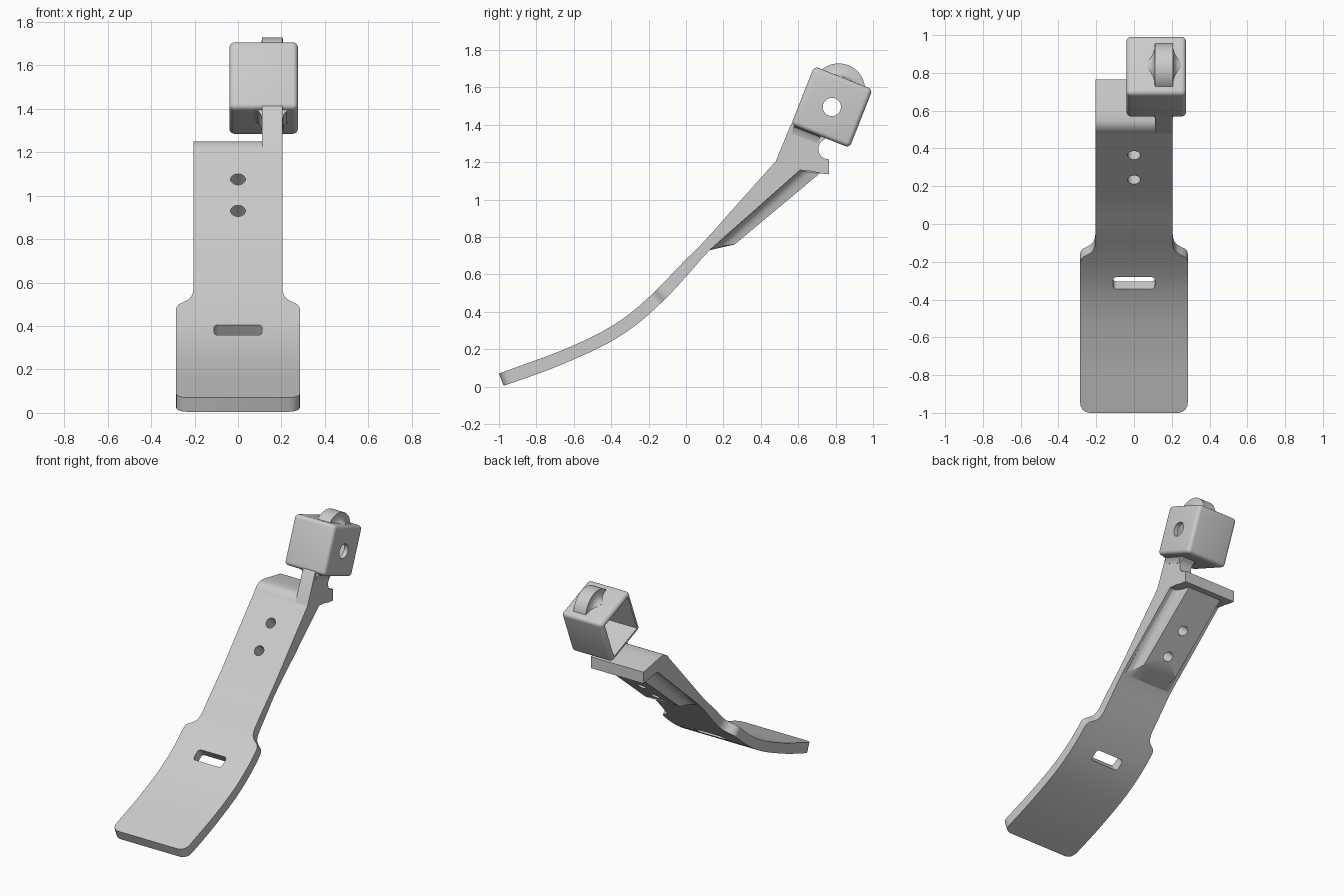
import bpy, bmesh, math
from mathutils import Vector, Matrix

if "Cube" in bpy.data.objects:
    bpy.data.objects.remove(bpy.data.objects["Cube"])


def loft(name, rings, matrix=Matrix(), smooth=30):
    """Skin a list of equal-length point rings and cap both ends."""
    bm = bmesh.new()
    vs = [[bm.verts.new(p) for p in r] for r in rings]
    n = len(rings[0])
    for a, b in zip(vs, vs[1:]):
        for i in range(n):
            j = (i + 1) % n
            bm.faces.new((a[i], a[j], b[j], b[i]))
    bm.faces.new(vs[0])
    bm.faces.new(vs[-1])
    bmesh.ops.recalc_face_normals(bm, faces=bm.faces)
    return finish(name, bm, matrix, smooth)


def finish(name, bm, matrix=Matrix(), smooth=30):
    me = bpy.data.meshes.new(name)
    bm.to_mesh(me)
    bm.free()
    ob = bpy.data.objects.new(name, me)
    bpy.context.collection.objects.link(ob)
    ob.matrix_world = matrix
    shade(ob, smooth)
    return ob


def shade(ob, angle=30):
    bpy.ops.object.select_all(action='DESELECT')
    ob.select_set(True)
    bpy.context.view_layer.objects.active = ob
    bpy.ops.object.shade_smooth_by_angle(angle=math.radians(angle))


def prism(name, x0, x1, profile):
    """Side profile (y, z) extruded across x."""
    return loft(name, [[(x, y, z) for y, z in profile] for x in (x0, x1)])


def box(name, size, matrix, bevel=0, axis=None):
    bm = bmesh.new()
    bmesh.ops.create_cube(bm, size=1, matrix=Matrix.Diagonal((*size, 1)))
    if bevel:
        edges = [e for e in bm.edges if axis is None or
                 abs((e.verts[0].co - e.verts[1].co).normalized()[axis]) > .9]
        bmesh.ops.bevel(bm, geom=edges, offset=bevel, segments=5, profile=.5, affect='EDGES')
    return finish(name, bm, matrix)


def cylinder(name, r, depth, matrix):
    bm = bmesh.new()
    bmesh.ops.create_cone(bm, cap_ends=True, segments=32, radius1=r, radius2=r, depth=depth)
    return finish(name, bm, matrix)


def cut(ob, cutters):
    bpy.context.view_layer.objects.active = ob
    for c in cutters:
        c.hide_render = True
        m = ob.modifiers.new("cut", 'BOOLEAN')
        m.operation, m.solver, m.object = 'DIFFERENCE', 'EXACT', c
        bpy.ops.object.modifier_apply(modifier=m.name)
    shade(ob)


def place(x, y, z, tilt):
    return Matrix.Translation((x, y, z)) @ Matrix.Rotation(math.radians(tilt), 4, 'X')


# Curved lever: front-surface and back-surface points paired along its length
stations = [(-1, .07, -.975, .005), (-.84, .128, -.815, .06), (-.68, .187, -.655, .122),
            (-.46, .288, -.425, .228), (-.3, .39, -.26, .335), (-.15, .525, -.105, .475),
            (-.03, .65, .02, .61), (.1, .78, .127, .73), (.25, .948, .318, .899),
            (.48, 1.205, .61, 1.158)]
slopes = []
for i in range(len(stations)):
    a, b = stations[max(i - 1, 0)], stations[min(i + 1, len(stations) - 1)]
    slopes.append([(q - p) / (b[0] - a[0]) for p, q in zip(a, b)])


def section(u):
    i = max(k for k in range(len(stations) - 1) if stations[k][0] <= u)
    a, b, h = stations[i], stations[i + 1], stations[i + 1][0] - stations[i][0]
    t = (u - a[0]) / h
    return [(2*t**3 - 3*t*t + 1) * a[k] + (t**3 - 2*t*t + t) * h * slopes[i][k]
            + (3*t*t - 2*t**3) * b[k] + (t**3 - t*t) * h * slopes[i + 1][k] for k in range(4)]


# Half width along the lever: rounded toe, wide pedal, stepped neck
widths = [(-1, .235), (-.995, .255), (-.983, .272), (-.965, .282), (-.945, .285),
          (-.2, .285), (-.187, .281), (-.175, .27), (-.165, .25), (-.155, .23),
          (-.14, .215), (-.12, .207), (-.105, .205), (.48, .205)]
samples = sorted({u for u, w in widths} | {round(-.9 + .05 * i, 3) for i in range(24)})
rings = []
for u in samples:
    i = max(k for k in range(len(widths) - 1) if widths[k][0] <= u)
    (u0, w0), (u1, w1) = widths[i], widths[i + 1]
    w = w0 + (w1 - w0) * (u - u0) / (u1 - u0)
    fy, fz, by, bz = section(u)
    rings.append([(-w, fy, fz), (w, fy, fz), (w, by, bz), (-w, by, bz)])
lever = loft("lever_plate", rings)

# Raised mounting pad on the back, with concave flanks
fillet = [(.185, 0), (.168, .1), (.15, .28), (.139, .55), (.132, 1)]
pad_rings = []
for x, f in [(-x, f) for x, f in fillet] + fillet[::-1]:
    low = Vector((.15, .748)).lerp(Vector((.26, .76)), f)
    top = Vector((.60, 1.155)).lerp(Vector((.715, 1.14)), f)
    pad_rings.append([(x, *p) for p in ((.13, .755), (.125, .729), low, top, (.6, 1.18))])
pad = loft("back_pad", pad_rings, smooth=40)

# Bolt holes through plate and pad, slot through the pedal
holes = [cylinder("hole_cutter", .034, .6, place(0, y, z, 48.2)) for y, z in ((.364, 1.075), (.234, .93))]
slot = box("slot_cutter", (.22, .08, .3), place(0, -.293, .355, 37), .02, 2)
cut(lever, holes + [slot])
cut(pad, holes)

# Flange at the top of the lever
prism("top_flange", -.205, .205, [
    (.48, 1.205), (.492, 1.222), (.507, 1.236), (.525, 1.246), (.545, 1.25), (.6, 1.246),
    (.68, 1.23), (.765, 1.215), (.765, 1.135), (.72, 1.14), (.67, 1.152), (.61, 1.158)])

# Arm carrying the socket, with the round notch above the flange
notch = [(.765 + .057 * math.cos(math.radians(a)), 1.271 + .057 * math.sin(math.radians(a)))
         for a in range(118, 271, 8)]
prism("socket_arm", .11, .205, [(.48, 1.205), (.56, 1.4), (.57, 1.412), (.755, 1.34)]
      + notch + [(.765, 1.2), (.6, 1.19)])

# Hollow square socket, open to the left
frame = place(.118, .78, 1.495, -21.6)
socket = box("socket", (.316, .336, .336), frame, .025)
cavity = box("cavity_cutter", (.4, .276, .276), frame @ Matrix.Translation((-.073, 0, 0)))
side_hole = cylinder("side_hole_cutter", .049, .3,
                     frame @ Matrix.Translation((.16, 0, 0)) @ Matrix.Rotation(math.pi / 2, 4, 'Y'))
cut(socket, [cavity, side_hole])

# Flared root where the arm meets the socket
flare = [(.088, -.16), (.085, -.168), (.065, -.173), (.054, -.187), (.048, -.21)]
outline = flare + [(-x, z) for x, z in flare[::-1]]
loft("arm_root", [[(x + .04, y, z) for x, z in outline] for y in (-.15, .0)], frame)

# Rounded lug on top of the socket, flared at both sides
lug_rings = []
side = [(.09, .07), (.07, .078), (.057, .093), (.05, .112), (.0475, .14)]
for x, r in [(-x, r) for x, r in side] + side[::-1]:
    half = math.acos(min(1, .05 / r))
    ring = []
    for i in range(25):
        a = half * (i / 12 - 1)
        ring.append((x + .04, r * math.sin(a), .1 + r * math.cos(a)))
    lug_rings.append(ring)
loft("top_lug", lug_rings, frame, 40)

for c in holes + [slot, cavity, side_hole]:
    bpy.data.objects.remove(c)
